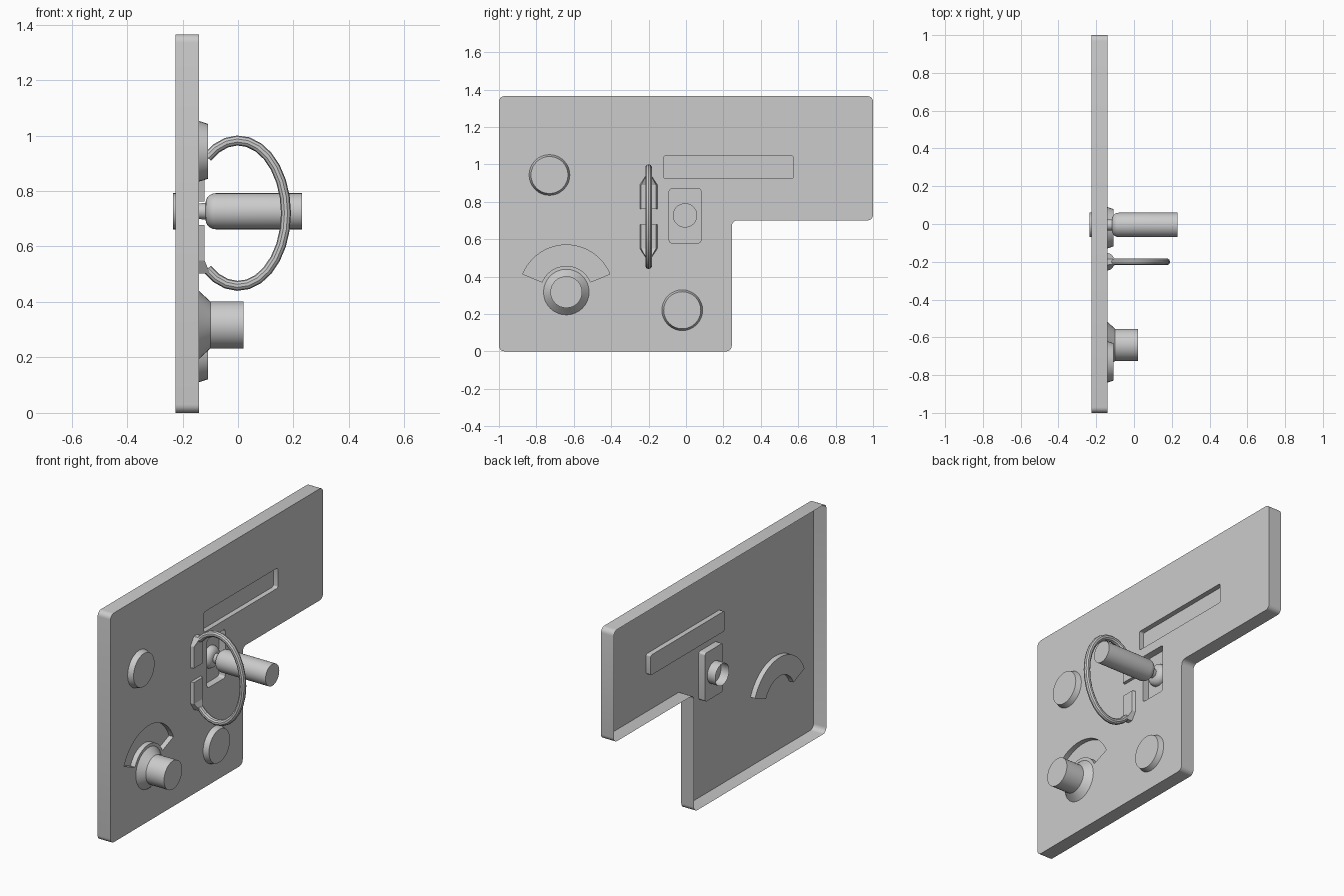
import bpy, bmesh, math
from mathutils import Vector

if "Cube" in bpy.data.objects:
    bpy.data.objects.remove(bpy.data.objects["Cube"])

FRONT, BACK = -0.14, -0.225          # plate front plane and open rear rim
grey = bpy.data.materials.new("grey_plastic")
grey.diffuse_color = (0.6, 0.6, 0.6, 1)
grey.use_nodes = True
grey.node_tree.nodes["Principled BSDF"].inputs["Base Color"].default_value = grey.diffuse_color


def finish(name, bm, smooth=True):
    me = bpy.data.meshes.new(name)
    bm.to_mesh(me)
    bm.free()
    me.materials.append(grey)
    ob = bpy.data.objects.new(name, me)
    bpy.context.collection.objects.link(ob)
    if smooth:
        bpy.ops.object.select_all(action='DESELECT')
        ob.select_set(True)
        bpy.context.view_layer.objects.active = ob
        bpy.ops.object.shade_smooth_by_angle(angle=math.radians(35))
    return ob


def rounded(corners, r, n=5):
    """Round every corner of a counter-clockwise (y, z) polygon."""
    out = []
    for i, c in enumerate(corners):
        p = Vector(c)
        a = p + (Vector(corners[i - 1]) - p).normalized() * r
        b = p + (Vector(corners[(i + 1) % len(corners)]) - p).normalized() * r
        centre = a + b - p
        for k in range(n + 1):
            t = k / n * math.pi / 2
            out.append(centre + (a - centre) * math.cos(t) + (b - centre) * math.sin(t))
    return out


def rect(y0, y1, z0, z1):
    return [(y0, z0), (y1, z0), (y1, z1), (y0, z1)]


def ring(bm, loop, x):
    return [bm.verts.new((x, p[0], p[1])) for p in loop]


def wall(bm, a, b):
    for i in range(len(a)):
        j = (i + 1) % len(a)
        bm.faces.new((a[i], b[i], b[j], a[j]))


def edges(bm, vs):
    return [bm.edges.get((vs[i - 1], vs[i])) or bm.edges.new((vs[i - 1], vs[i]))
            for i in range(len(vs))]


def lathe(name, y, z, profile, n=32, cap=True):
    """Revolve (x, radius) points around an x-axis line through y, z."""
    bm = bmesh.new()
    rings = [ring(bm, [(y + r * math.cos(k * math.tau / n), z + r * math.sin(k * math.tau / n))
                       for k in range(n)], x) for x, r in profile]
    for a, b in zip(rings, rings[1:]):
        wall(bm, b, a)
    if cap:
        bm.faces.new(rings[-1])
    return finish(name, bm)


# Plate: thin open-backed shell with three recessed pockets
KY, KZ = -0.64, 0.317                # dial centre
outline = rounded([(-1, 0), (0.245, 0), (0.245, 0.70), (1, 0.70), (1, 1.365), (-1, 1.365)], 0.03)
N = 24
sweep = [math.radians(22.5 + 135 * k / N) for k in range(N + 1)]
arc = [(KY + 0.252 * math.cos(t), KZ + 0.252 * math.sin(t)) for t in sweep]
arc += [(KY + 0.14 * math.cos(t), KZ + 0.14 * math.sin(t)) for t in reversed(sweep)]
pockets = [(rounded(rect(-0.12, 0.575, 0.925, 1.045), 0.01), 0.03),   # label slot
           (rounded(rect(-0.09, 0.08, 0.58, 0.87), 0.015), 0.042),    # switch well
           (arc, 0.03)]                                               # dial scale
bm = bmesh.new()
rim = ring(bm, outline, FRONT)
wall(bm, rim, ring(bm, outline, BACK))
fill = edges(bm, rim)
for loop, depth in pockets:
    top, floor = ring(bm, loop, FRONT), ring(bm, loop, FRONT - depth)
    wall(bm, top[::-1], floor[::-1])
    bm.faces.new(floor)
    fill += edges(bm, top)
res = bmesh.ops.triangle_fill(bm, edges=fill, use_beauty=True, normal=(1, 0, 0))
for f in res["geom"]:
    if isinstance(f, bmesh.types.BMFace):
        f.normal_update()
        if f.normal.x < 0:
            f.normal_flip()
finish("plate", bm)

# Round buttons
for name, y, z in (("upper_button", -0.73, 0.943), ("lower_button", -0.02, 0.22)):
    lathe(name, y, z, [(FRONT, 0.109), (-0.108, 0.099)])

# Dial knob with conical skirt
lathe("dial_knob", KY, KZ, [(FRONT, 0.122), (-0.10, 0.085), (0.02, 0.085)])

# Switch lever: open rear socket, waisted neck and rounded grip
SY, SZ = -0.005, 0.727
shoulder = [(-0.08 - 0.037 * math.cos(t), 0.03 + 0.035 * math.sin(t))
            for t in [k * math.pi / 10 for k in range(6)]]
dome = [(-0.178 + 0.036 * math.sin(t), 0.028 + 0.037 * math.cos(t))
        for t in [k * math.pi / 10 for k in range(6)]]
lathe("switch_lever", SY, SZ, [(-0.235, 0.065)] + dome + shoulder + [(0.23, 0.065)])

# Handle: elliptical bail swept with a round section
HY, HZ = -0.2, 0.72
bm = bmesh.new()
rows, S, M = 20, 10, 0.018
prev = None
for i in range(rows + 1):
    t = math.radians(-130 + 260 * i / rows)
    c = Vector((0.173 * math.cos(t), HY, HZ + 0.262 * math.sin(t)))
    nrm = Vector((0.262 * math.cos(t), 0, 0.173 * math.sin(t))).normalized()
    cur = [bm.verts.new(c + nrm * M * math.cos(a) + Vector((0, M * math.sin(a), 0)))
           for a in [k * math.tau / S for k in range(S)]]
    if prev:
        wall(bm, prev, cur)
    if i in (0, rows):
        bm.faces.new(cur)
    prev = cur
bmesh.ops.recalc_face_normals(bm, faces=bm.faces)
finish("handle", bm)

# Handle mounts: flat pads tapering up into the bail ends
for name, s in (("upper_mount", 1), ("lower_mount", -1)):
    bm = bmesh.new()
    prev = None
    for dz, half, x in ((0.042, 0.047, -0.121), (0.17, 0.047, -0.121), (0.218, 0.016, -0.10)):
        z = HZ + s * dz
        cur = [bm.verts.new(p) for p in ((FRONT, HY - half, z), (x, HY - half * 0.85, z),
                                         (x, HY + half * 0.85, z), (FRONT, HY + half, z))]
        if prev:
            wall(bm, prev, cur)
        else:
            bm.faces.new(cur)
        prev = cur
    bm.faces.new(prev)
    bmesh.ops.recalc_face_normals(bm, faces=bm.faces)
    finish(name, bm, smooth=False)
